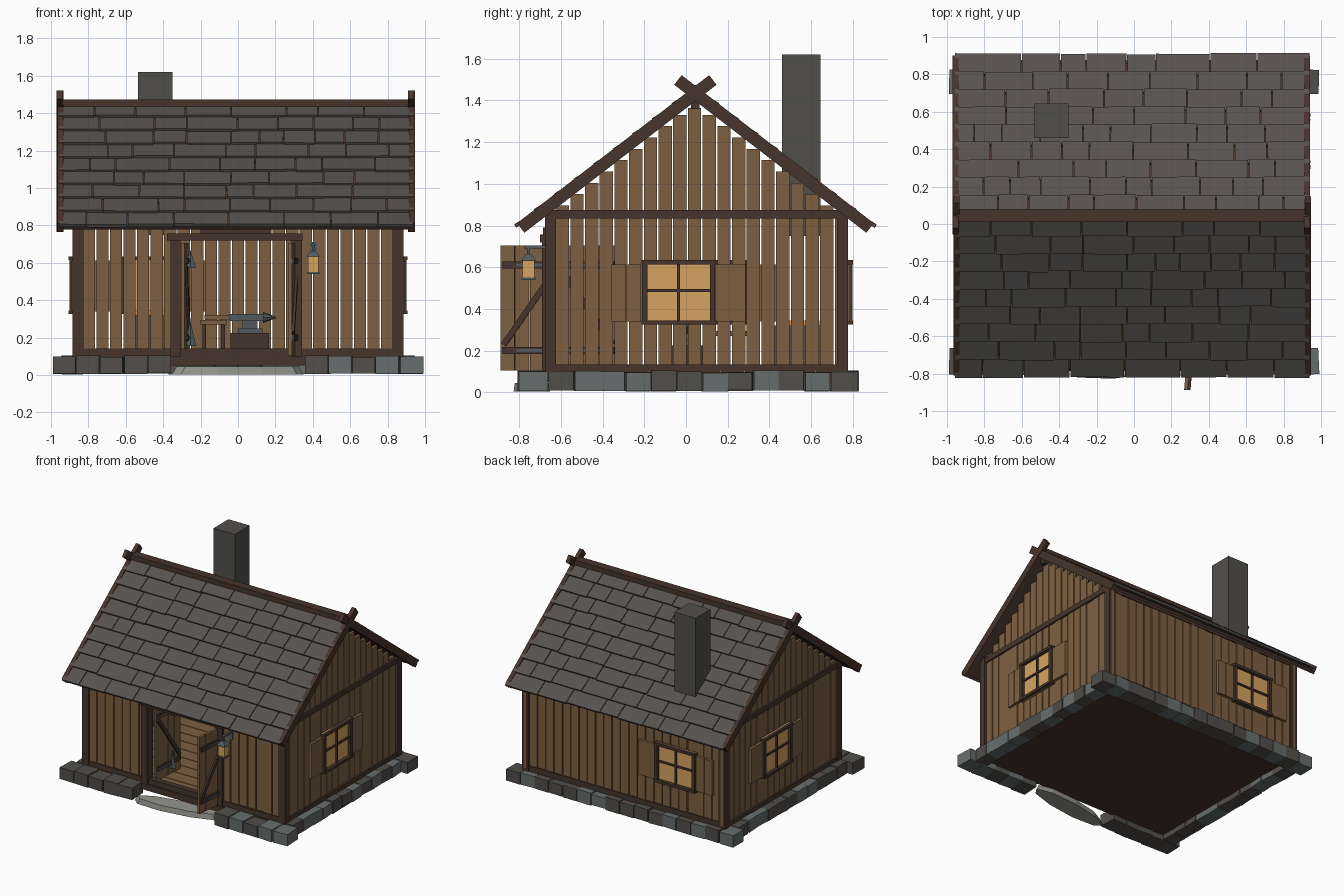
import bpy, bmesh, math, random
from mathutils import Matrix, Vector

if "Cube" in bpy.data.objects:
    bpy.data.objects.remove(bpy.data.objects["Cube"])

random.seed(4)
R = random.uniform
T = Matrix.Translation


def rot(deg, axis):
    return Matrix.Rotation(math.radians(deg), 4, axis)


COLOURS = {
    "plank_brown": (0.205, 0.115, 0.055), "beam_dark": (0.062, 0.034, 0.025),
    "shingle_grey": (0.095, 0.085, 0.077), "stone_dark": (0.083, 0.077, 0.070),
    "stone_blue": (0.135, 0.155, 0.152), "slab_light": (0.30, 0.30, 0.27),
    "window_glow": (0.68, 0.37, 0.12), "iron": (0.085, 0.105, 0.115),
    "chimney_stone": (0.082, 0.078, 0.070), "ember_orange": (0.80, 0.26, 0.04),
}
MATS = {}
for key, c in COLOURS.items():
    MATS[key] = bpy.data.materials.new(key)
    MATS[key].diffuse_color = (*c, 1)

parts = {}  # name -> (bmesh, material)


def group(name, mat):
    return parts.setdefault(name, (bmesh.new(), mat))[0]


def box(name, mat, lo, hi, M=Matrix()):
    lo, hi = Vector(lo), Vector(hi)
    size = Matrix.Diagonal((*(hi - lo), 1))
    bmesh.ops.create_cube(group(name, mat), size=1, matrix=M @ T((lo + hi) / 2) @ size)


def cone(name, mat, r1, r2, h, M, seg=4):
    bmesh.ops.create_cone(group(name, mat), cap_ends=True, segments=seg,
                          radius1=r1, radius2=r2, depth=h, matrix=M)


# overall layout
RY, RZ, ANG = 0.045, 1.435, 37.6      # ridge position and roof pitch
SLOPE = math.tan(math.radians(ANG))
YF, YB, XW = -0.65, 0.75, 0.855       # wall centre lines
PITCH = 0.0725
DOOR_L, DOOR_R = -0.335, 0.31

# foundation stones
def stone_row(start, end, fixed, half, along_x):
    n = round((end - start) / 0.125)
    w = (end - start) / n
    for i in range(n):
        c = start + (i + 0.5) * w
        loc = (c, fixed, 0) if along_x else (fixed, c, 0)
        hx, hy = (w / 2 - 0.002, half) if along_x else (half, w / 2 - 0.002)
        mat = random.choice(["stone_dark", "stone_blue"])
        M = T(loc) @ rot(R(-4, 4), 'Z')
        box("foundation_" + mat, mat, (-hx, -hy, R(0.003, 0.012)), (hx, hy, R(0.094, 0.106)), M)


stone_row(-0.99, -0.36, -0.735, 0.07, True)
stone_row(0.36, 0.99, -0.735, 0.07, True)
stone_row(-0.99, 0.99, 0.76, 0.065, True)
for x in (-0.885, 0.885):
    stone_row(-0.66, 0.69, x, 0.055, False)

# floor and door slab
box("floor_base", "beam_dark", (-0.86, -0.68, 0.05), (0.86, 0.76, 0.098))
for i in range(12):
    y = -0.63 + i * 0.114
    box("floor_planks", "plank_brown", (-0.84, y, 0.098), (0.84, y + 0.108, 0.106))
cone("door_slab", "slab_light", 1, 0.93, 0.042,
     T((0, -0.74, 0.025)) @ rot(8, 'Z') @ Matrix.Diagonal((0.36, 0.075, 1, 1)), 9)

# timber frame
for x in (-XW, XW):
    for y in (YF, YB):
        box("corner_posts", "beam_dark", (x - 0.029, y - 0.026, 0.1), (x + 0.029, y + 0.026, 0.875))
    box("sill_beams", "beam_dark", (x - 0.024, YF, 0.1), (x + 0.024, YB, 0.133))
    box("tie_beams", "beam_dark", (x - 0.024, YF - 0.02, 0.835), (x + 0.024, YB + 0.02, 0.875))
for y in (YF, YB):
    box("sill_beams", "beam_dark", (-XW, y - 0.022, 0.1), (XW, y + 0.022, 0.142))
    box("wall_plates", "beam_dark", (-XW, y - 0.018, 0.83), (XW, y + 0.018, 0.868))

# long wall planks, front ones stop at the doorway
for i in range(-11, 12):
    x, h = i * PITCH, PITCH / 2 - 0.0035
    d = R(-0.004, 0.004)
    box("back_planks", "plank_brown", (x - h, YB - 0.01 + d, 0.13), (x + h, YB + 0.012 + d, 0.85))
    z0 = 0.74 if DOOR_L - 0.02 < x < DOOR_R + 0.02 else 0.13
    d = R(-0.004, 0.004)
    box("front_planks", "plank_brown", (x - h, YF - 0.012 + d, z0), (x + h, YF + 0.01 + d, 0.85))

# gable planks, stepped under the roof line
for x in (-XW, XW):
    for i in range(-10, 11):
        y, h = RY - 0.004 + i * 0.0705, 0.032
        if YF < y < YB:
            d = R(-0.004, 0.004)
            box("side_planks", "plank_brown", (x - 0.011 + d, y - h, 0.12), (x + 0.011 + d, y + h, 0.84))
            top = RZ - 0.05 - SLOPE * abs(i * 0.0705)
            top -= 0.022 if i == 0 else 0
            if top > 0.89:
                box("gable_planks", "plank_brown", (x - 0.011, y - h, 0.86), (x + 0.011, y + h, top))

# roof: deck, shingles and crossing bargeboards on both slopes
LEN = 1.07
for side in (0, 1):
    M = T((-0.01, RY, RZ)) @ rot(180 * side, 'Z') @ rot(ANG, 'X')
    box("roof_deck", "beam_dark", (-0.93, -LEN + 0.02, -0.022), (0.93, 0, 0.0), M)
    rows = 9
    step = LEN / rows
    for r in range(rows):
        s = (r + 1) * step
        x = -0.95
        while x < 0.949:
            w = R(0.13, 0.3)
            if 0.95 - (x + w) < 0.1:
                w = 0.95 - x
            S = M @ T((x, -s + R(-0.004, 0.004), 0.013)) @ rot(-6 + R(-0.8, 0.8), 'X') @ rot(R(-0.5, 0.5), 'Z')
            box("roof_shingles", "shingle_grey", (0.002, 0, 0), (w - 0.003, step + 0.012, 0.018), S)
            x += w
    for e in (-1, 1):
        x = e * (0.94 + 0.004 * side * e)
        box("bargeboards", "beam_dark", (x - 0.016, -LEN + 0.012, -0.03), (x + 0.016, 0.105, 0.028), M)
box("ridge_cap", "beam_dark", (-0.95, RY - 0.034, 1.425), (0.93, RY + 0.034, 1.474))
box("ridge_beam", "beam_dark", (-0.9, RY - 0.02, 1.36), (0.9, RY + 0.02, 1.4))

# chimney and forge
box("chimney", "chimney_stone", (-0.535, 0.46, 0.75), (-0.35, 0.645, 1.62))
box("forge_base", "stone_dark", (-0.6, 0.4, 0.1), (-0.28, 0.68, 0.32))
box("forge_embers", "ember_orange", (-0.55, 0.44, 0.32), (-0.33, 0.64, 0.345))


# windows: local -y faces outwards, origin on the wall surface
def window(M):
    w, z0, z1, b = 0.175, 0.325, 0.635, 0.026
    box("window_glass", "window_glow", (-w, -0.012, z0), (w, -0.004, z1), M)
    for x in (-w, w - b):
        box("window_frames", "beam_dark", (x, -0.034, z0), (x + b, 0, z1), M)
    for z in (z0, z1 - b * 0.8):
        box("window_frames", "beam_dark", (-w - 0.004, -0.038, z), (w + 0.004, 0, z + b * 0.8), M)
    zc = (z0 + z1) / 2 + 0.008
    box("window_bars", "beam_dark", (-0.007, -0.024, z0), (0.007, -0.008, z1), M)
    box("window_bars", "beam_dark", (-w, -0.023, zc - 0.007), (w, -0.008, zc + 0.007), M)
    for s in (-1, 1):
        for k in (0, 1):
            c = s * (w + 0.04 + k * 0.072)
            box("shutters", "plank_brown", (c - 0.0345, -0.022, 0.34), (c + 0.0345, 0, 0.613), M)


window(T((XW + 0.012, -0.035, 0)) @ rot(90, 'Z'))
window(T((-XW - 0.012, 0.135, 0)) @ rot(-90, 'Z'))
window(T((-0.457, YB + 0.014, 0)) @ rot(180, 'Z'))

# door frame and board above it
box("door_frame", "beam_dark", (-0.36, -0.69, 0.1), (-0.307, -0.62, 0.73))
box("door_frame", "beam_dark", (0.285, -0.69, 0.1), (0.342, -0.62, 0.73))
box("door_frame", "beam_dark", (-0.38, -0.7, 0.718), (0.345, -0.62, 0.757))
box("lintel_board", "beam_dark", (-0.2, -0.685, 0.757), (0.18, -0.66, 0.79))


# door leaves: local x runs from the hinge to the free edge
def leaf(name, M, s):
    for k in range(4):
        box(name + "_planks", "plank_brown", (k * 0.07, -0.01, 0.105), (k * 0.07 + 0.067, 0.01, 0.705), M)
    for z in (0.2, 0.61):
        box(name + "_battens", "beam_dark", (0.01, s * 0.016 - 0.007, z - 0.017), (0.27, s * 0.016 + 0.007, z + 0.017), M)
        box(name + "_straps", "iron", (-0.01, s * 0.024 - 0.004, z - 0.007), (0.2, s * 0.024 + 0.004, z + 0.007), M)
    ang = math.degrees(math.atan2(0.36, 0.25))
    B = M @ T((0.14, s * 0.016, 0.405)) @ rot(ang, 'Y')
    box(name + "_brace", "beam_dark", (-0.215, -0.008, -0.014), (0.215, 0.008, 0.014), B)


leaf("right_door", T((0.302, -0.612, 0)) @ rot(-95, 'Z'), 1)
leaf("left_door", T((-0.295, -0.612, 0)) @ rot(86, 'Z'), -1)

# hanging lantern with bracket
L = T((0.402, -0.755, 0))
box("lantern_glass", "window_glow", (-0.028, -0.028, 0.55), (0.028, 0.028, 0.635), L)
box("lantern_iron", "iron", (-0.034, -0.034, 0.54), (0.034, 0.034, 0.552), L)
cone("lantern_iron", "iron", 0.052, 0.018, 0.03, L @ T((0, 0, 0.648)) @ rot(45, 'Z'))
box("lantern_iron", "iron", (-0.007, -0.007, 0.66), (0.007, 0.007, 0.7), L)
box("lantern_bracket", "iron", (-0.009, -0.02, 0.69), (0.009, 0.1, 0.704), L)
box("lantern_bracket", "iron", (-0.02, 0.085, 0.64), (0.02, 0.098, 0.71), L)

# anvil on its block, bench and hung blades
box("anvil_block", "beam_dark", (-0.04, -0.1, 0.1), (0.165, 0.1, 0.225))
box("anvil", "iron", (0.0, -0.05, 0.225), (0.13, 0.05, 0.25))
box("anvil", "iron", (0.025, -0.03, 0.25), (0.105, 0.03, 0.29))
box("anvil", "iron", (-0.045, -0.045, 0.29), (0.135, 0.045, 0.325))
cone("anvil", "iron", 0.03, 0.004, 0.07, T((0.168, 0, 0.308)) @ rot(90, 'Y'), 8)
box("hammer_handle", "plank_brown", (-0.18, -0.012, 0.298), (-0.04, 0.012, 0.322))
box("bench", "plank_brown", (-0.2, 0.08, 0.27), (-0.06, 0.3, 0.295))
for x in (-0.19, -0.09):
    box("bench_legs", "beam_dark", (x, 0.17, 0.1), (x + 0.02, 0.21, 0.27))
for z, h in ((0.62, 0.09), (0.22, 0.13)):
    cone("hung_blades", "iron", 0.05, 0.004, h, T((-0.255, -0.45, z)) @ Matrix.Diagonal((0.6, 0.2, 1, 1)))

# write every part out as one object
for name, (bm, mat) in parts.items():
    bmesh.ops.recalc_face_normals(bm, faces=bm.faces)
    me = bpy.data.meshes.new(name)
    bm.to_mesh(me)
    bm.free()
    me.materials.append(MATS[mat])
    bpy.context.collection.objects.link(bpy.data.objects.new(name, me))

for m in bpy.data.materials:
    if m.users and not m.is_grease_pencil:
        m.use_nodes = True
        m.node_tree.nodes["Principled BSDF"].inputs["Base Color"].default_value = m.diffuse_color
